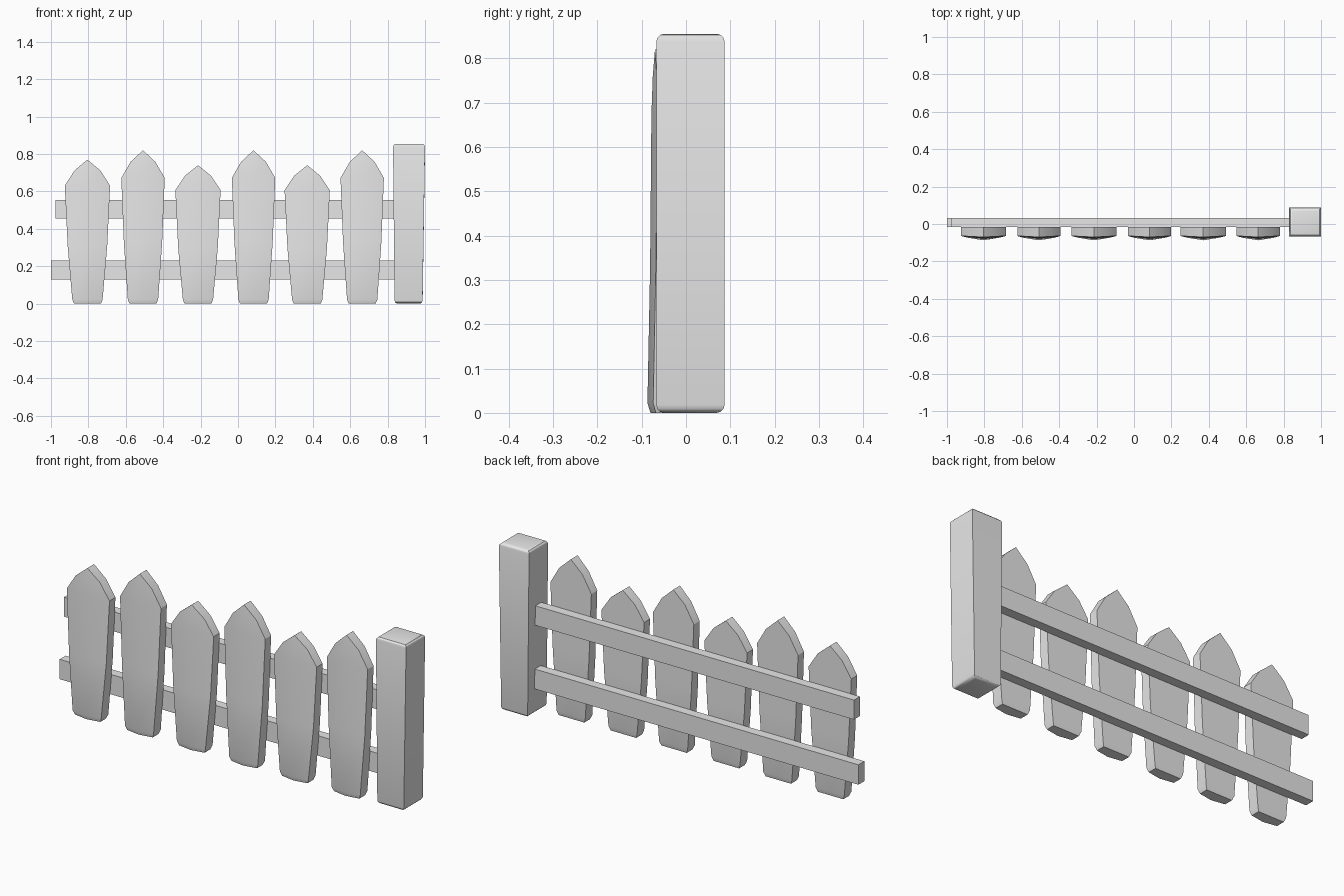
import bpy, bmesh
from math import radians

if "Cube" in bpy.data.objects:
    bpy.data.objects.remove(bpy.data.objects["Cube"])

grey = bpy.data.materials.new("plain_grey")
grey.use_nodes = True
grey.diffuse_color = (0.8, 0.8, 0.8, 1)
grey.node_tree.nodes["Principled BSDF"].inputs["Base Color"].default_value = (0.8, 0.8, 0.8, 1)


def finish(name, bm, smooth=True):
    bmesh.ops.recalc_face_normals(bm, faces=bm.faces)
    mesh = bpy.data.meshes.new(name)
    bm.to_mesh(mesh)
    bm.free()
    mesh.materials.append(grey)
    obj = bpy.data.objects.new(name, mesh)
    bpy.context.collection.objects.link(obj)
    if smooth:
        bpy.ops.object.select_all(action="DESELECT")
        obj.select_set(True)
        bpy.context.view_layer.objects.active = obj
        bpy.ops.object.shade_smooth_by_angle(angle=radians(30))
    return obj


def box(x0, x1, y0, y1, z0, z1):
    bm = bmesh.new()
    bmesh.ops.create_cube(bm, size=1)
    for v in bm.verts:
        v.co = (x1 if v.co.x > 0 else x0,
                y1 if v.co.y > 0 else y0,
                z1 if v.co.z > 0 else z0)
    return bm


# Rails
finish("upper_rail", box(-0.975, 0.86, -0.016, 0.032, 0.455, 0.555), False)
finish("lower_rail", box(-1.0, 0.86, -0.016, 0.032, 0.128, 0.23), False)

# Post: narrower at the foot, rounded at the two ends
bm = box(0.829, 1.0, -0.067, 0.087, 0, 0.855)
for v in bm.verts:
    if v.co.z < 0.1:
        v.co.x = 0.837 if v.co.x < 0.9 else 0.987
ends = [e for e in bm.edges if abs(e.verts[0].co.z - e.verts[1].co.z) < 0.01]
bmesh.ops.bevel(bm, geom=ends, offset=0.018, segments=3, profile=0.5, affect="EDGES")
finish("post", bm)


# Pickets: stacked sections with a shallow ridge down the front
def picket(name, x, tip, half):
    # height, half width, front edge y, ridge y, back y
    rows = [(0, 0.072, -0.068, -0.080, -0.022),
            (0.022, 0.081, -0.074, -0.087, -0.016),
            (0.4 * tip, 0.65 * half + 0.027, -0.068, -0.081, -0.016),
            (0.82 * tip, half, -0.064, -0.078, -0.016),
            (0.925 * tip, 0.57 * half, -0.066, -0.075, -0.016)]
    bm = bmesh.new()
    rings = []
    for z, w, edge, ridge, back in rows:
        outline = [(-w, edge), (0, ridge), (w, edge), (w, back), (0, back), (-w, back)]
        rings.append([bm.verts.new((x + px, py, z)) for px, py in outline])
    bm.faces.new(rings[0])
    for low, high in zip(rings, rings[1:]):
        for i in range(6):
            j = (i + 1) % 6
            bm.faces.new((low[i], low[j], high[j], high[i]))
    # Pointed top
    front = bm.verts.new((x, -0.070, tip))
    rear = bm.verts.new((x, -0.016, tip))
    a, b, c, d, e, f = rings[-1]
    for face in ((a, b, front), (b, c, front), (c, d, rear, front),
                 (d, e, rear), (e, f, rear), (f, a, front, rear)):
        bm.faces.new(face)
    finish(name, bm)


pickets = [(-0.805, 0.77, 0.121), (-0.508, 0.82, 0.116), (-0.214, 0.74, 0.121),
           (0.083, 0.82, 0.116), (0.37, 0.74, 0.121), (0.664, 0.82, 0.116)]
for n, (x, tip, half) in enumerate(pickets, 1):
    picket(f"picket_{n}", x, tip, half)
